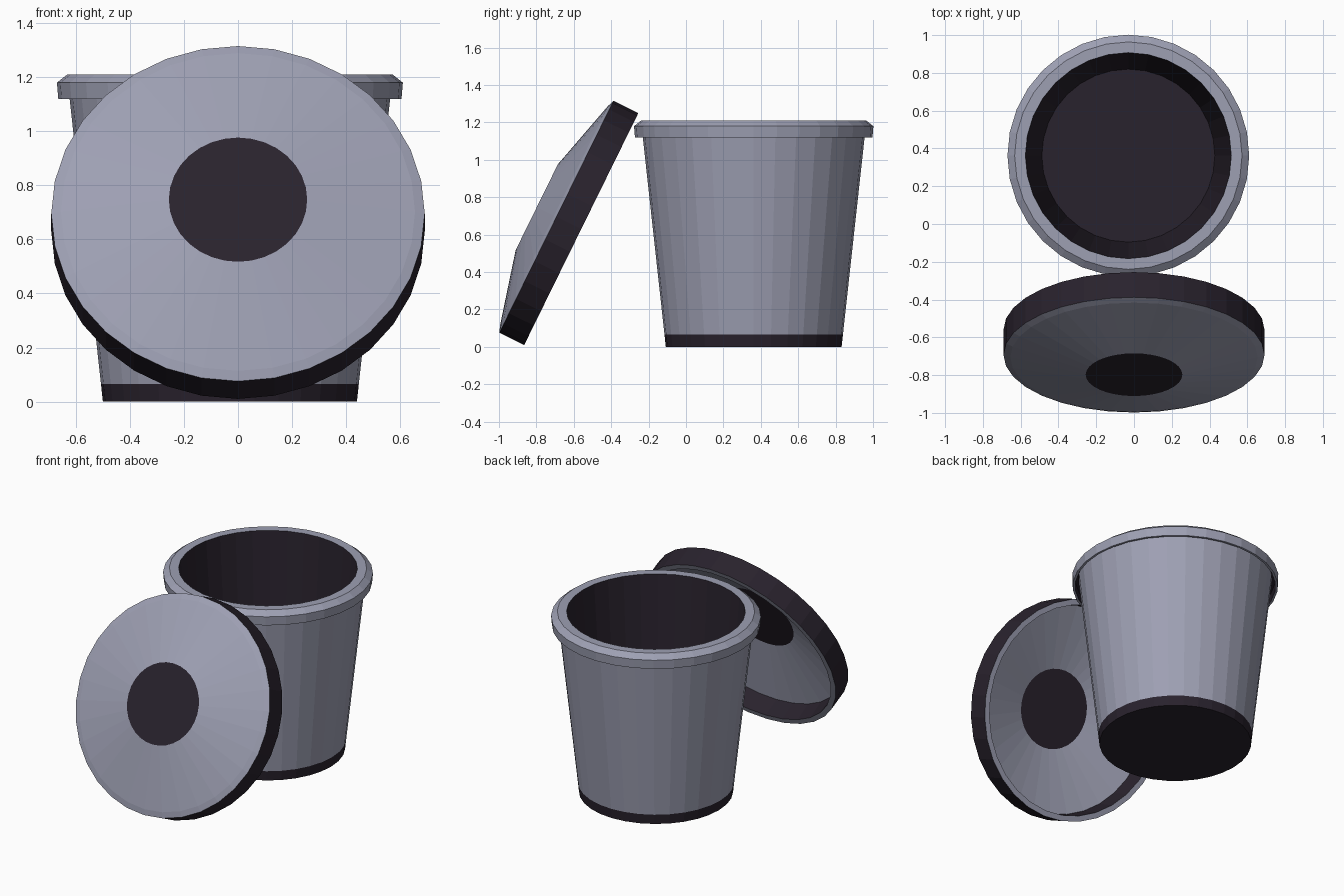
import bpy, bmesh
from math import sin, cos, pi, radians

if "Cube" in bpy.data.objects:
    bpy.data.objects.remove(bpy.data.objects["Cube"])

SIDES = 32


def material(name, rgb):
    m = bpy.data.materials.new(name)
    m.diffuse_color = (*rgb, 1)
    m.use_nodes = True
    m.node_tree.nodes["Principled BSDF"].inputs["Base Color"].default_value = m.diffuse_color
    return m


GREY = material("grey_metal", (0.34, 0.35, 0.45))
DARK = material("dark_rubber", (0.022, 0.016, 0.026))


def lathe(name, profile, location, tilt=0):
    """Spin (radius, height, is_dark) points; the flag colours the band that follows."""
    bm = bmesh.new()
    rings = []
    for r, z, _ in profile:
        if r == 0:
            rings.append([bm.verts.new((0, 0, z))] * SIDES)
        else:
            rings.append([bm.verts.new((r * cos(2 * pi * i / SIDES), r * sin(2 * pi * i / SIDES), z))
                          for i in range(SIDES)])
    for a, b, point in zip(rings, rings[1:], profile):
        for i in range(SIDES):
            j = (i + 1) % SIDES
            corners = list(dict.fromkeys((a[i], a[j], b[j], b[i])))
            bm.faces.new(corners).material_index = point[2]
    bmesh.ops.recalc_face_normals(bm, faces=bm.faces)
    mesh = bpy.data.meshes.new(name)
    bm.to_mesh(mesh)
    bm.free()
    mesh.materials.append(GREY)
    mesh.materials.append(DARK)
    obj = bpy.data.objects.new(name, mesh)
    bpy.context.collection.objects.link(obj)
    obj.location = location
    obj.rotation_euler.x = tilt
    return obj


# Bin: dark base, tapered wall, overhanging rim with open lip, dark interior
lathe("bin_body", [
    (0, 0, 1), (0.47, 0, 1), (0.477, 0.065, 0),
    (0.599, 1.175, 1), (0.62, 1.175, 1), (0.62, 1.12, 0),
    (0.635, 1.12, 0), (0.64, 1.18, 0), (0.602, 1.21, 0),
    (0.545, 1.21, 1), (0.458, 0.065, 1), (0, 0.065, 1),
], (-0.03, 0.362, 0))

# Lid: hollow cone with dark rim band and dark centre disc, leaning on the bin
lathe("lid", [
    (0, 0.265, 1), (0.256, 0.265, 0), (0.655, 0.162, 0),
    (0.691, 0.148, 1), (0.691, 0, 0), (0.655, 0, 1),
    (0.65, 0.13, 0), (0.25, 0.235, 1), (0, 0.235, 1),
], (0, -0.56, 0.63), radians(63.8))
